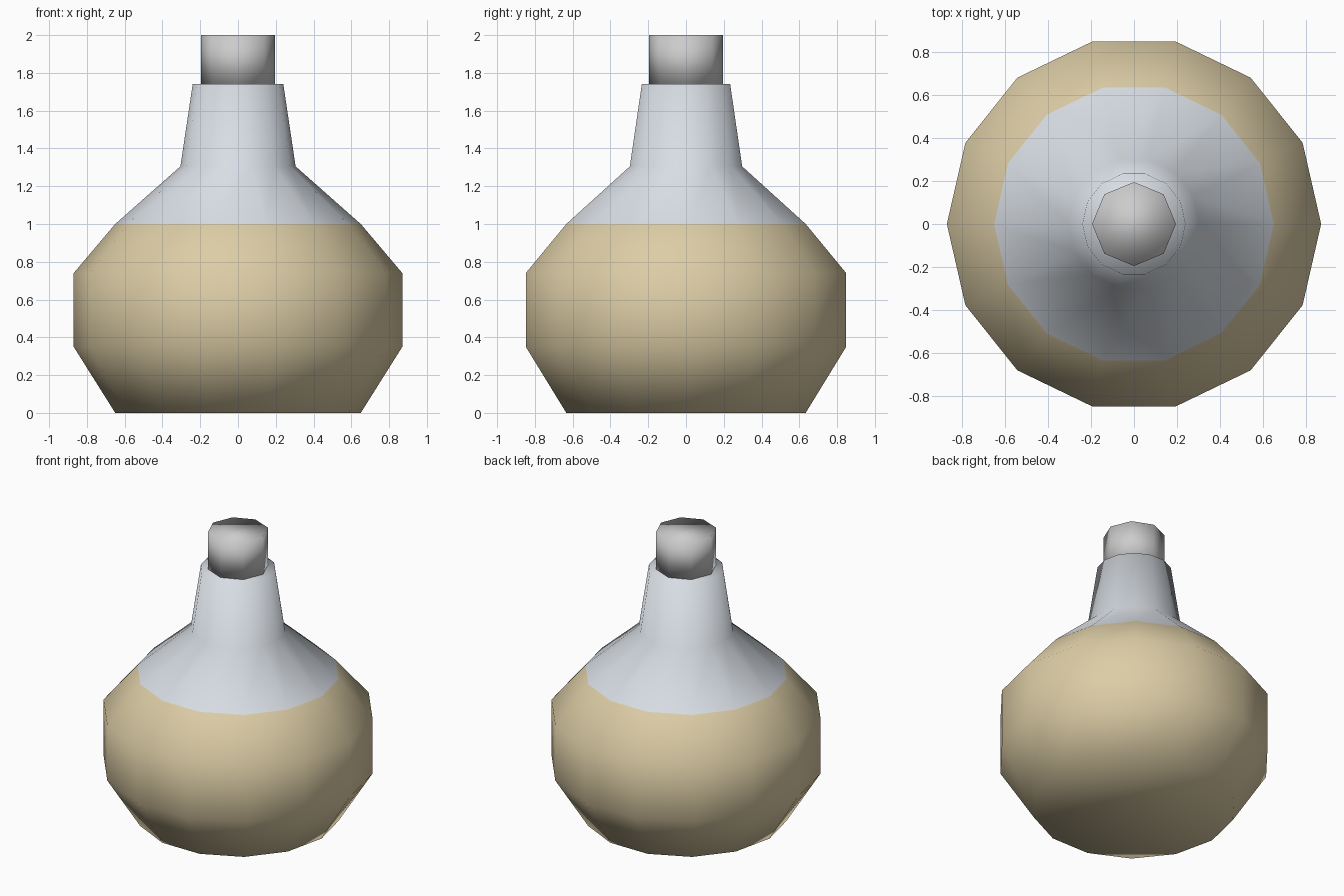
import bpy, bmesh
from math import cos, sin, pi

if "Cube" in bpy.data.objects:
    bpy.data.objects.remove(bpy.data.objects["Cube"])


def material(name, rgb):
    m = bpy.data.materials.new(name)
    m.diffuse_color = (*rgb, 1)
    m.use_nodes = True
    m.node_tree.nodes["Principled BSDF"].inputs["Base Color"].default_value = m.diffuse_color
    return m


def lathe(name, profile, sides, mats=(), band_mat=None):
    """Closed, smooth-shaded turned shape from (radius, z) points."""
    bm = bmesh.new()
    rings = [[bm.verts.new((r * cos(2 * pi * i / sides), r * sin(2 * pi * i / sides), z))
              for i in range(sides)] for r, z in profile]
    for k, (lo, hi) in enumerate(zip(rings, rings[1:])):
        for i in range(sides):
            j = (i + 1) % sides
            f = bm.faces.new((lo[i], lo[j], hi[j], hi[i]))
            f.material_index = band_mat[k] if band_mat else 0
    bm.faces.new(rings[0][::-1])
    top = bm.faces.new(rings[-1])
    top.material_index = band_mat[-1] if band_mat else 0
    for f in bm.faces:
        f.smooth = True
    mesh = bpy.data.meshes.new(name)
    bm.to_mesh(mesh)
    bm.free()
    for m in mats:
        mesh.materials.append(m)
    obj = bpy.data.objects.new(name, mesh)
    bpy.context.collection.objects.link(obj)
    return obj


liquid = material("liquid", (0.72, 0.61, 0.38))
glass = material("glass", (0.69, 0.73, 0.78))

# Round flask: liquid-filled belly, then clear shoulder and neck
lathe("flask",
      [(0.65, 0), (0.87, 0.35), (0.87, 0.74), (0.65, 1.0), (0.305, 1.305), (0.24, 1.74)],
      14, (liquid, glass), (0, 0, 0, 1, 1))

# Eight-sided stopper sitting on the neck
lathe("stopper", [(0.195, 1.74), (0.195, 2.0)], 8)
